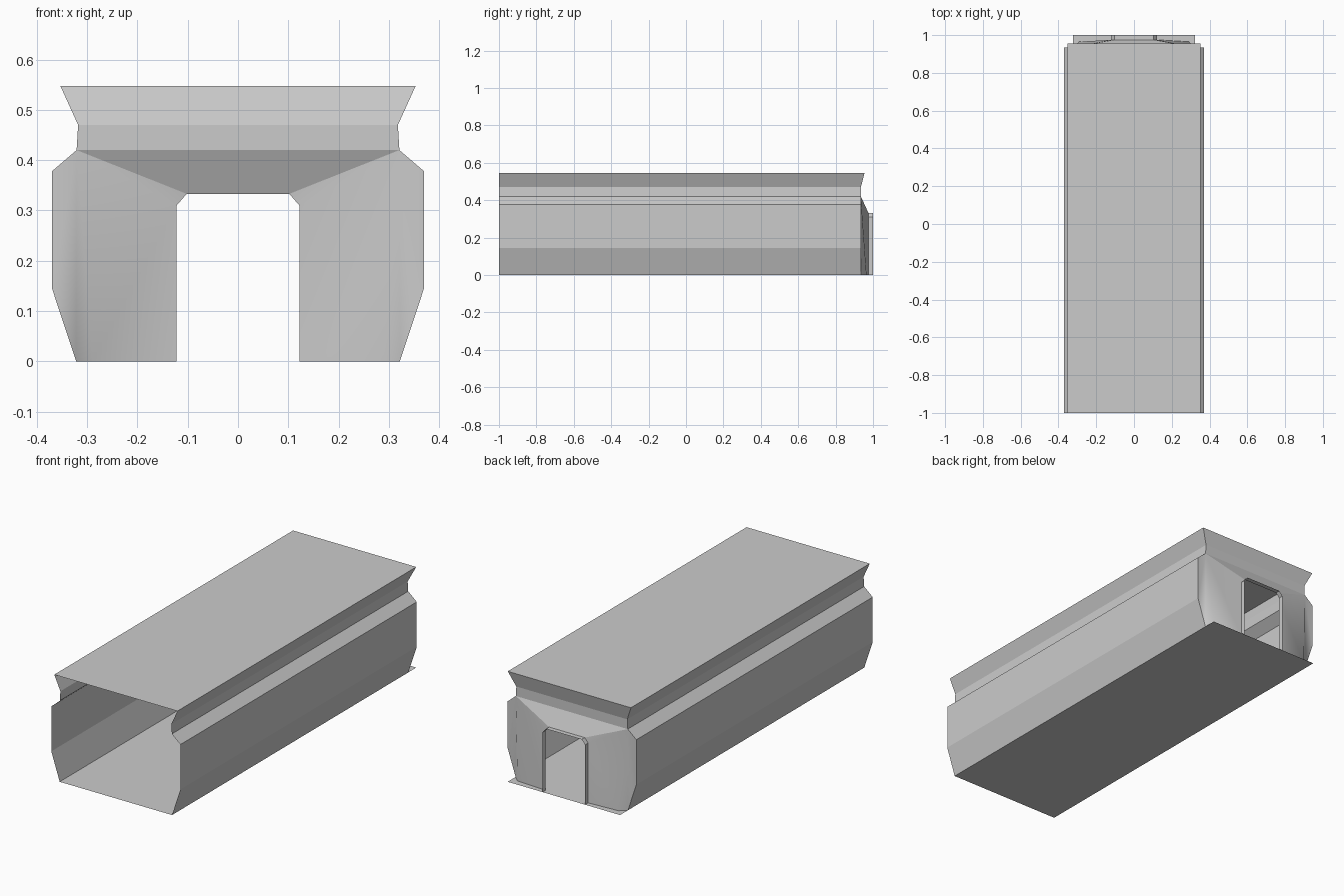
import bpy

cube = bpy.data.objects.get("Cube")
if cube:
    bpy.data.objects.remove(cube, do_unlink=True)

# One plain grey for the whole shell
GREY = (0.6, 0.6, 0.6, 1.0)
grey = bpy.data.materials.new("light_grey")
grey.use_nodes = True
grey.diffuse_color = GREY
grey.node_tree.nodes["Principled BSDF"].inputs["Base Color"].default_value = GREY

FRONT, WALL, DOOR, BACK = -1.0, 0.935, 0.975, 1.0


def sheet(name, verts, faces, smooth=False):
    mesh = bpy.data.meshes.new(name)
    mesh.from_pydata(verts, [], faces)
    mesh.materials.append(grey)
    for poly in mesh.polygons:
        poly.use_smooth = smooth
    mesh.update()
    obj = bpy.data.objects.new(name, mesh)
    bpy.context.collection.objects.link(obj)
    return obj


def strip(name, a, b):
    """Join two matching point rows with quads."""
    n = len(a)
    return sheet(name, a + b, [(i, i + 1, n + i + 1, n + i) for i in range(n - 1)])


def mirrored(points, side):
    return [(side * x, y, z) for x, y, z in points]


# Rear edge of the side wall, from the floor up to the roof
rim = [(0.322, WALL, 0), (0.37, WALL, 0.145), (0.37, WALL, 0.378),
       (0.321, WALL, 0.42), (0.318, WALL, 0.47), (0.353, 0.955, 0.547)]
eave = rim[3]
# Half outline of the doorway, from the floor to the lintel
jamb = [(0.122, DOOR, 0), (0.122, DOOR, 0.31), (0.102, DOOR, 0.333)]
foot = (0.29, 0.965, 0)

for side, label in ((1, "left"), (-1, "right")):
    order = slice(None, None, side)  # keeps face normals outward on both sides

    # Long folded side wall
    rear = mirrored(rim, side)[order]
    front = [(x, FRONT, z) for x, y, z in rear]
    strip(label + "_side_wall", front, rear)

    # Rear panel beside the door, blending into the rounded corner
    pts = mirrored([eave, foot] + jamb + rim[:3], side)
    faces = [(0, 4, 3), (0, 3, 2, 1), (0, 1, 5), (0, 5, 6), (0, 6, 7)]
    sheet(label + "_rear_panel", pts, [f[::side] for f in faces], smooth=True)

# Rear upper band and the sloping face above the door
rear_rows = [jamb[2]] + rim[3:]
strip("rear_upper_band", mirrored(rear_rows, 1), mirrored(rear_rows, -1))

# Doorway surround projecting to the rear
arch = mirrored(jamb, 1) + mirrored(jamb, -1)[::-1]
strip("door_surround", arch, [(x, BACK, z) for x, y, z in arch])

# Roof and floor
rx, ry, rz = rim[-1]
sheet("roof", [(-rx, FRONT, rz), (rx, FRONT, rz), (rx, ry, rz), (-rx, ry, rz)],
      [(0, 1, 2, 3)])
fx = rim[0][0]
sheet("floor", [(-fx, FRONT, 0), (fx, FRONT, 0), (fx, BACK, 0), (-fx, BACK, 0)],
      [(3, 2, 1, 0)])
